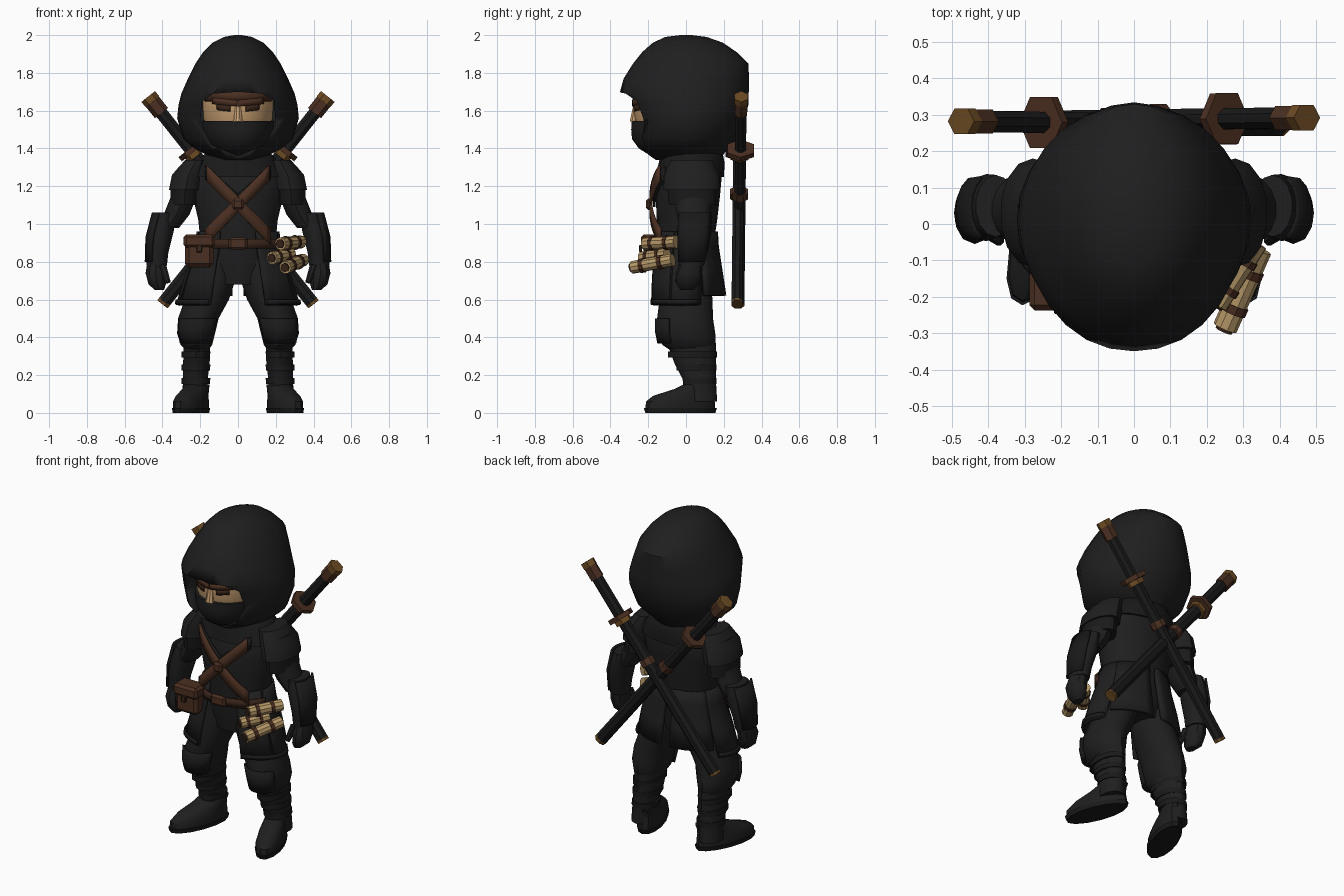
import bpy, bmesh, math
from mathutils import Vector, Matrix

cube = bpy.data.objects.get("Cube")
if cube:
    bpy.data.objects.remove(cube)


def material(name, r, g, b):
    m = bpy.data.materials.new(name)
    m.use_nodes = True
    m.diffuse_color = (r, g, b, 1)
    bsdf = m.node_tree.nodes["Principled BSDF"]
    bsdf.inputs["Base Color"].default_value = (r, g, b, 1)
    bsdf.inputs["Roughness"].default_value = 0.9
    return m


CLOTH = material("black cloth", .0135, .0135, .0135)
DARK = material("dark leather", .01, .01, .01)
BROWN = material("brown leather", .07, .028, .015)
UMBER = material("dark brown", .04, .018, .01)
GOLD = material("aged brass", .15, .07, .017)
SKIN = material("skin", .56, .34, .16)
PAPER = material("parchment", .48, .32, .14)


def finish(name, bm, mats, angle=35):
    bmesh.ops.recalc_face_normals(bm, faces=bm.faces)
    me = bpy.data.meshes.new(name)
    bm.to_mesh(me)
    bm.free()
    for m in mats:
        me.materials.append(m)
    ob = bpy.data.objects.new(name, me)
    bpy.context.collection.objects.link(ob)
    bpy.ops.object.select_all(action='DESELECT')
    ob.select_set(True)
    bpy.context.view_layer.objects.active = ob
    bpy.ops.object.shade_smooth_by_angle(angle=math.radians(angle))
    return ob


# Stack of elliptical rings (z, cx, cy, rx, ry); angle 0 faces the front.
# A full turn is capped, a partial turn becomes a thickened panel.
def loft(name, rings, mat, s=1, n=14, a0=0, a1=360, slope=0, shear=0, thick=.012):
    bm = bmesh.new()
    full = a1 - a0 == 360
    rows = []
    for z, cx, cy, rx, ry in rings:
        row = []
        for i in range(n if full else n + 1):
            a = math.radians(a0 + (a1 - a0) * i / n)
            x, y = cx + rx * math.sin(a), cy - ry * math.cos(a)
            row.append(bm.verts.new((s * (x - shear * y), y, z + slope * x)))
        rows.append(row)
    for low, high in zip(rows, rows[1:]):
        for i in range(n):
            j = (i + 1) % len(low)
            bm.faces.new((low[i], low[j], high[j], high[i]))
    if full:
        bm.faces.new(rows[0])
        bm.faces.new(rows[-1])
    ob = finish(name, bm, [mat])
    if not full:
        mod = ob.modifiers.new("thickness", 'SOLIDIFY')
        mod.thickness = thick
        mod.offset = 0
    return ob


# Straight bar between two points; wide across the view, deep along y.
def bar(name, p, q, wide, deep, mat, n=8, end=1):
    p, q = Vector(p), Vector(q)
    d = (q - p).normalized()
    across = Vector((0, 1, 0)).cross(d).normalized()
    depth = d.cross(across)
    bm = bmesh.new()
    turn = Matrix.Rotation(math.pi / n, 4, 'Z')
    k = 1 / math.cos(math.pi / n)
    bmesh.ops.create_cone(bm, cap_ends=True, segments=n, radius1=k, radius2=k * end,
                          depth=(q - p).length, matrix=turn)
    frame = Matrix((across * wide / 2, depth * deep / 2, d)).transposed().to_4x4()
    frame.translation = (p + q) / 2
    bm.transform(frame)
    return finish(name, bm, [mat])


def box(name, centre, size, mat, bevel=.012):
    bm = bmesh.new()
    bmesh.ops.create_cube(bm, size=1)
    bm.transform(Matrix.Translation(centre) @ Matrix.Diagonal((*size, 1)))
    bmesh.ops.bevel(bm, geom=bm.edges[:], offset=bevel, segments=1, affect='EDGES')
    return finish(name, bm, [mat], 20)


# Hood with the face opening cut out of its front
hood = loft("hood", [(1.34, 0, .01, .12, .17), (1.4, 0, -.015, .23, .235), (1.45, 0, -.005, .29, .275),
                     (1.56, 0, .01, .322, .3), (1.63, 0, .005, .315, .325), (1.69, 0, -.01, .3, .342),
                     (1.77, 0, .002, .265, .332), (1.85, 0, .025, .225, .305), (1.91, 0, .018, .185, .25),
                     (1.96, 0, .01, .135, .185), (1.99, 0, 0, .075, .11), (2.0, 0, 0, .02, .03)],
            CLOTH, n=28)
half = [(0, 1.70), (.13, 1.69), (.19, 1.65), (.2, 1.53), (.14, 1.42), (0, 1.36)]
outline = half + [(-x, z) for x, z in half[-2:0:-1]]
bm = bmesh.new()
face = bm.faces.new([bm.verts.new((x, -.6, z)) for x, z in outline])
new = bmesh.ops.extrude_face_region(bm, geom=[face])["geom"]
bmesh.ops.translate(bm, vec=(0, .48, 0), verts=[v for v in new if isinstance(v, bmesh.types.BMVert)])
cutter = finish("hood_cutter", bm, [DARK])
mod = hood.modifiers.new("opening", 'BOOLEAN')
mod.operation, mod.object, mod.solver = 'DIFFERENCE', cutter, 'EXACT'
bpy.context.view_layer.objects.active = hood
bpy.ops.object.modifier_apply(modifier="opening")
bpy.data.objects.remove(cutter)

# Face, mask, headband and eyes
loft("head", [(1.5, 0, -.06, .17, .19), (1.56, 0, -.06, .19, .215), (1.64, 0, -.06, .195, .215),
              (1.72, 0, -.06, .19, .21)], SKIN, n=20)
loft("face_mask", [(1.35, 0, -.05, .08, .12), (1.4, 0, -.06, .14, .19), (1.45, 0, -.06, .178, .226),
                   (1.5, 0, -.06, .192, .23), (1.545, 0, -.06, .2, .228)], CLOTH, n=20)
bar("nose", (0, -.268, 1.62), (0, -.278, 1.54), .03, .025, SKIN, end=1.6)
loft("headband", [(1.65, 0, -.06, .199, .219), (1.71, 0, -.06, .195, .214)], BROWN, n=12, a0=-62, a1=62,
     thick=.008)
for s in (1, -1):
    loft("eye", [(1.59, 0, -.06, .198, .22), (1.622, 0, -.06, .199, .22)], UMBER, s, 5, 12, 34, .12,
         thick=.006)
    loft("eyebrow", [(1.622, 0, -.06, .2, .221), (1.655, 0, -.06, .2, .221)], BROWN, s, 6, 1, 42, .1,
         thick=.008)

# Torso, collar and jacket lapels
loft("torso", [(.68, 0, 0, .14, .12), (.8, 0, 0, .19, .145), (.92, 0, 0, .2, .15), (1.02, 0, .005, .21, .16),
               (1.15, 0, .01, .24, .17), (1.26, 0, .025, .25, .165), (1.33, 0, .03, .19, .15),
               (1.4, 0, .03, .13, .13)], CLOTH, n=20)
loft("collar", [(1.25, 0, .02, .27, .18), (1.32, 0, .03, .225, .175), (1.37, 0, .03, .18, .165),
                (1.4, 0, .03, .14, .14)], DARK, n=18)
for s in (1, -1):
    loft("lapel", [(1.09, 0, .01, .235, .178), (1.16, 0, .01, .24, .178)], DARK, s, 8, 0, 46, .85)
    loft("chest_strap", [(1.062, 0, 0, .245, .188), (1.147, 0, 0, .245, .188)], BROWN, s, 12, -44, 42, 1)
box("strap_buckle", (0, -.197, 1.105), (.06, .03, .06), BROWN)

# Belt and split skirt panels, flared at the back
loft("belt", [(.87, 0, -.005, .232, .18), (.92, 0, -.005, .229, .178)], UMBER, n=14, a0=-75, a1=75)
box("belt_buckle", (0, -.19, .897), (.1, .03, .065), BROWN)
skirt = [(.57, 0, -.02, .32, .175), (.72, 0, -.015, .275, .175), (.88, 0, -.005, .22, .168),
         (.96, 0, 0, .21, .16)]
tail = [(.62, 0, 0, .29, .205), (.75, 0, 0, .265, .185), (.88, 0, 0, .225, .165), (.96, 0, 0, .21, .16)]
for s in (1, -1):
    for a0, a1 in ((27, 72), (68, 122)):
        loft("skirt_panel", skirt, CLOTH, s, 6, a0, a1, thick=.02)
    loft("skirt_tail", tail, CLOTH, s, 6, 118, 174, thick=.02)
    loft("skirt_hem", [(.575, 0, -.02, .33, .185), (.6, 0, -.02, .325, .185)], DARK, s, 8, 28, 121)

for s in (1, -1):
    # Legs: baggy trousers, wrapped shins, boots
    loft("trouser_leg", [(.84, .09, 0, .09, .12), (.72, .12, 0, .115, .13), (.6, .165, 0, .12, .14),
                         (.5, .21, -.005, .11, .148), (.42, .222, .005, .103, .15), (.36, .22, .015, .085, .14),
                         (.33, .217, .03, .06, .11)], CLOTH, s)
    loft("knee_guard", [(.37, .222, 0, .095, .142), (.43, .222, -.002, .108, .152), (.5, .212, -.002, .115, .153)],
         DARK, s, 8, -55, 55, thick=.02)
    loft("shin", [(.37, .218, .03, .072, .13), (.26, .22, .05, .072, .11), (.18, .226, .07, .067, .088),
                  (.06, .232, .08, .065, .085)], CLOTH, s)
    for z, cy, ry in ((.31, .035, .13), (.24, .055, .106), (.17, .072, .089)):
        loft("shin_wrap", [(z - .016, .224, cy, .077, ry), (z + .016, .222, cy, .078, ry)], DARK, s)
    loft("boot", [(.02, .24, -.03, .078, .185), (.06, .24, -.03, .078, .182), (.09, .238, -.015, .072, .16),
                  (.125, .237, .04, .066, .105), (.15, .237, .07, .062, .085)], CLOTH, s, shear=.3)
    loft("boot_sole", [(0, .24, -.03, .079, .185), (.025, .24, -.03, .083, .193)], DARK, s, shear=.3)

    # Arms: layered shoulder guards, sleeves, gauntlets, hands
    loft("upper_arm", [(1.3, .25, .03, .07, .1), (1.15, .285, .035, .07, .1), (1.05, .325, .04, .07, .09),
                       (.98, .37, .045, .06, .075)], CLOTH, s)
    loft("shoulder_guard_top", [(1.18, .278, .03, .09, .15), (1.26, .262, .03, .09, .145),
                                (1.34, .22, .03, .06, .11)], CLOTH, s)
    loft("shoulder_guard_lower", [(1.1, .285, .035, .075, .125), (1.2, .278, .03, .08, .13)], DARK, s)
    loft("gauntlet", [(.78, .43, .03, .055, .065), (.85, .427, .035, .06, .078), (.96, .405, .045, .066, .092),
                      (1.06, .38, .05, .055, .085)], CLOTH, s)
    loft("gauntlet_plate", [(.8, .428, .03, .06, .078), (.93, .418, .04, .066, .095),
                            (1.06, .39, .045, .06, .095)], DARK, s, 6, 30, 150)
    loft("hand", [(.65, .415, .005, .025, .035), (.68, .428, .01, .048, .06), (.74, .437, .015, .055, .07),
                  (.8, .432, .03, .05, .06)], CLOTH, s, 10)
    bar("thumb", (s * .4, -.02, .78), (s * .37, -.045, .69), .04, .04, CLOTH, end=.7)

    # Crossed swords on the back
    y = .282 + s * .005
    top, tip = Vector((s * .475, y + .005, 1.675)), Vector((s * -.4, y - .007, .575))

    def along(t):
        return top.lerp(tip, t)

    bar("sword_pommel", along(0), along(.025), .08, .07, GOLD, 6)
    bar("pommel_wrap", along(.025), along(.08), .076, .066, BROWN, 6)
    bar("sword_grip", along(.07), along(.26), .066, .058, DARK)
    bar("sword_guard", along(.25), along(.27), .13, .14, BROWN, 6)
    bar("guard_collar", along(.262), along(.29), .09, .085, GOLD, 6)
    bar("scabbard", along(.285), along(.99), .07, .058, DARK)
    bar("scabbard_band", along(.455), along(.485), .08, .085, BROWN)
    bar("scabbard_cap", along(.985), along(1), .07, .058, GOLD)

# Belt pouch on the right hip
box("pouch", (-.205, -.175, .85), (.15, .1, .16), BROWN, .02)
box("pouch_flap", (-.205, -.18, .91), (.165, .115, .07), BROWN, .015)
box("pouch_clasp", (-.205, -.24, .87), (.03, .015, .04), UMBER, .004)

# Rolled scrolls on the left hip
for a, b in (((.335, -.05, .905), (.225, -.22, .895)), ((.345, -.07, .81), (.25, -.285, .77)),
             ((.28, -.1, .84), (.18, -.235, .82))):
    a, b = Vector(a), Vector(b)
    bar("scroll", a, b, .065, .065, PAPER, 10)
    for t in (.25, .7):
        bar("scroll_tie", a.lerp(b, t), a.lerp(b, t + .1), .074, .074, BROWN, 10)
    bar("scroll_end", b, b.lerp(a, -.04), .045, .045, UMBER)
